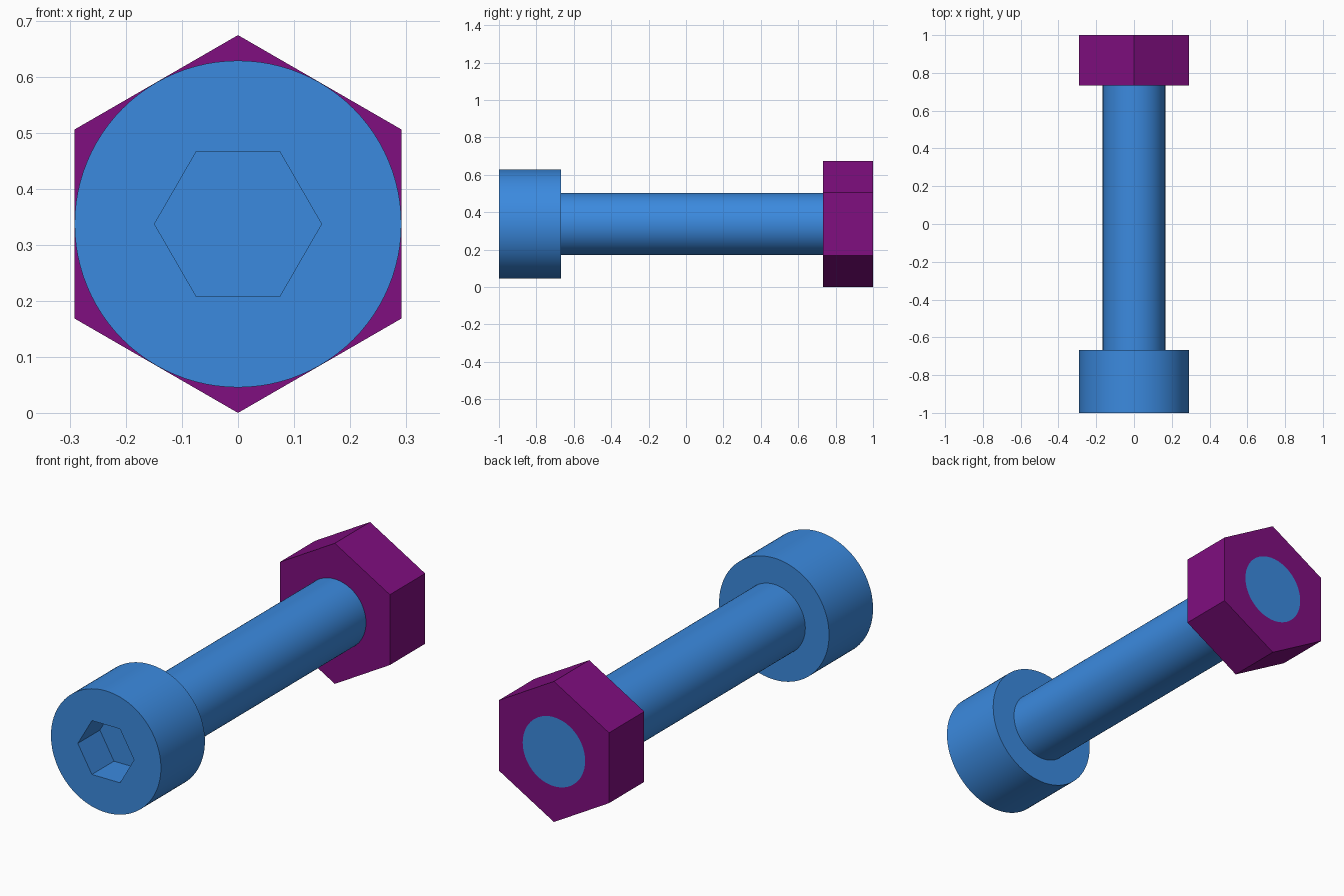
import bpy, bmesh
from math import cos, sin, pi, radians

if "Cube" in bpy.data.objects:
    bpy.data.objects.remove(bpy.data.objects["Cube"], do_unlink=True)

SEGMENTS = 96
AXIS_Z = 0.337
SHAFT_R = 0.1655
HEAD_R = 0.2915


def material(name, rgb):
    mat = bpy.data.materials.new(name)
    mat.use_nodes = True
    mat.diffuse_color = (*rgb, 1)
    bsdf = next(n for n in mat.node_tree.nodes if n.type == "BSDF_PRINCIPLED")
    bsdf.inputs["Base Color"].default_value = (*rgb, 1)
    return mat


def circle(radius):
    return lambda a: radius


def hexagon(radius, turn=0):
    # distance to the hexagon's edge at each angle
    side = pi / 3
    return lambda a: radius * cos(side / 2) / cos((a - turn) % side - side / 2)


def sweep(name, sections, mat, closed=False):
    """Skin a row of cross-sections (y, outline) lying along the y axis."""
    bm = bmesh.new()
    angles = [2 * pi * i / SEGMENTS for i in range(SEGMENTS)]
    rings = [[bm.verts.new((f(a) * cos(a), y, AXIS_Z + f(a) * sin(a)))
              for a in angles] for y, f in sections]
    pairs = list(zip(rings, rings[1:]))
    if closed:
        pairs.append((rings[-1], rings[0]))
    else:
        bm.faces.new(rings[0])
        bm.faces.new(rings[-1])
    for r, s in pairs:
        for i in range(SEGMENTS):
            j = (i + 1) % SEGMENTS
            bm.faces.new((r[i], r[j], s[j], s[i]))
    bmesh.ops.recalc_face_normals(bm, faces=bm.faces[:])
    mesh = bpy.data.meshes.new(name)
    bm.to_mesh(mesh)
    bm.free()
    mesh.materials.append(mat)
    obj = bpy.data.objects.new(name, mesh)
    bpy.context.collection.objects.link(obj)
    bpy.ops.object.select_all(action="DESELECT")
    obj.select_set(True)
    bpy.context.view_layer.objects.active = obj
    bpy.ops.object.shade_smooth_by_angle(angle=radians(30))
    return obj


blue = material("blue", (0.044, 0.254, 0.737))
purple = material("purple", (0.216, 0.0044, 0.216))

# Bolt: socket floor, socket wall, head, shoulder, shaft
socket = hexagon(0.149)
sweep("socket_head_bolt", [
    (-0.833, socket),
    (-1, socket),
    (-1, circle(HEAD_R)),
    (-0.667, circle(HEAD_R)),
    (-0.667, circle(SHAFT_R)),
    (1, circle(SHAFT_R)),
], blue)

# Nut: hexagonal block around the shaft, one corner up
block = hexagon(0.337, pi / 6)
sweep("hex_nut", [
    (0.733, circle(SHAFT_R)),
    (0.733, block),
    (1, block),
    (1, circle(SHAFT_R)),
], purple, closed=True)
